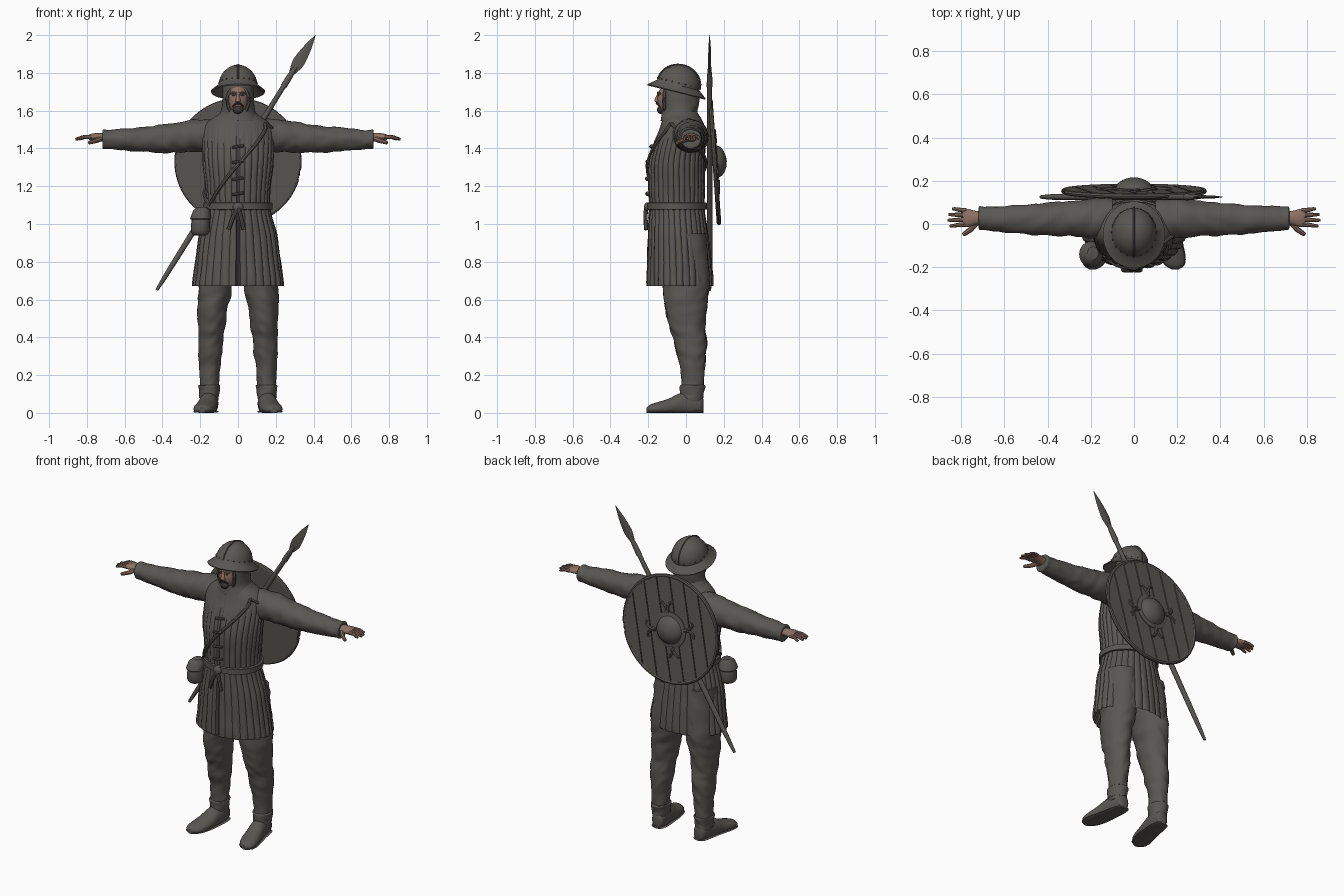
import bpy, bmesh, math
from mathutils import Matrix, Vector, noise

cube = bpy.data.objects.get("Cube")
if cube:
    bpy.data.objects.remove(cube, do_unlink=True)


def material(name, colour):
    m = bpy.data.materials.new(name)
    m.use_nodes = True
    m.diffuse_color = (*colour, 1)
    bsdf = m.node_tree.nodes["Principled BSDF"]
    bsdf.inputs["Base Color"].default_value = (*colour, 1)
    bsdf.inputs["Roughness"].default_value = 0.8
    return m


GREY = material("weathered grey", (0.1, 0.095, 0.085))
SKIN = material("skin", (0.27, 0.165, 0.13))
DARK = material("dark hair", (0.045, 0.04, 0.035))
made = []


def finish(name, bm, mat, matrix=None):
    bmesh.ops.recalc_face_normals(bm, faces=bm.faces)
    mesh = bpy.data.meshes.new(name)
    bm.to_mesh(mesh)
    bm.free()
    mesh.materials.append(mat)
    ob = bpy.data.objects.new(name, mesh)
    bpy.context.collection.objects.link(ob)
    if matrix:
        ob.matrix_world = matrix
    made.append(ob)
    return ob


def refine(rows, steps):
    """Catmull-Rom interpolation of rows of numbers."""
    out = []
    for i in range(len(rows) - 1):
        a, b, c, d = (rows[max(i - 1, 0)], rows[i], rows[i + 1], rows[min(i + 2, len(rows) - 1)])
        for k in range(steps):
            t = k / steps
            out.append([(2 * q + (r - p) * t + (2 * p - 5 * q + 4 * r - s) * t * t
                         + (3 * q - p - 3 * r + s) * t ** 3) / 2 for p, q, r, s in zip(a, b, c, d)])
    return out + [list(rows[-1])]


def loft(name, rows, axis="z", n=32, steps=1, bump=None, mat=GREY, side=1, floor=None, matrix=None):
    """Elliptical rings (position, centre, centre, radius, radius) along an axis."""
    bm = bmesh.new()
    rings = []
    for s, c, d, p, q in refine(rows, steps):
        ring = []
        for k in range(n):
            t = math.tau * k / n
            m = bump(t, s) if bump else 1
            u, v = c + p * m * math.sin(t), d - q * m * math.cos(t)
            x, y, z = {"z": (u, v, s), "x": (s, u, v), "y": (u, s, v)}[axis]
            ring.append(bm.verts.new((x * side, y, z if floor is None else max(z, floor))))
        rings.append(ring)
    for a, b in zip(rings, rings[1:]):
        for k in range(n):
            bm.faces.new((a[k], a[k - 1], b[k - 1], b[k]))
    bm.faces.new(rings[0])
    bm.faces.new(rings[-1])
    return finish(name, bm, mat, matrix)


def tube(name, points, radius, mat=GREY, closed=False, taper=1, matrix=None, n=8):
    """Round tube swept along a path."""
    pts = [Vector(p) for p in points]
    bm = bmesh.new()
    rings = []
    last = len(pts) - 1
    for i, p in enumerate(pts):
        if closed:
            d = pts[(i + 1) % len(pts)] - pts[i - 1]
        else:
            d = pts[min(i + 1, last)] - pts[max(i - 1, 0)]
        turn = d.normalized().to_track_quat("Z", "Y")
        r = radius * (1 + (taper - 1) * i / last)
        rings.append([bm.verts.new(p + turn @ Vector((r * math.cos(math.tau * k / n), r * math.sin(math.tau * k / n), 0)))
                      for k in range(n)])
    for a, b in list(zip(rings, rings[1:])) + ([(rings[-1], rings[0])] if closed else []):
        for k in range(n):
            bm.faces.new((a[k], a[k - 1], b[k - 1], b[k]))
    if not closed:
        bm.faces.new(rings[0])
        bm.faces.new(rings[-1])
    return finish(name, bm, mat, matrix)


def blob(name, place, size, mat=GREY, seg=24):
    bm = bmesh.new()
    bmesh.ops.create_uvsphere(bm, u_segments=seg, v_segments=seg // 2, radius=1)
    return finish(name, bm, mat, Matrix.LocRotScale(Vector(place), None, Vector(size)))


def folds(amount, rate, seed=0):
    return lambda t, s: 1 + amount * noise.noise((s * rate + seed + math.sin(t), math.sin(t) * 1.3, math.cos(t) * 1.3))


# Quilted coat
TORSO = [(.68, 0, -.032, .243, .178), (.8, 0, -.035, .228, .172), (.95, 0, -.042, .205, .16),
         (1.08, 0, -.048, .172, .148), (1.2, 0, -.05, .175, .15), (1.32, 0, -.05, .188, .15),
         (1.42, 0, -.035, .192, .14), (1.5, 0, -.02, .188, .122), (1.545, 0, -.02, .155, .108),
         (1.575, 0, -.025, .11, .095), (1.6, 0, -.025, .085, .08)]


def quilt(t, z):
    fade = min(1, max(0, (1.53 - z) * 8))
    m = 1 - .035 * fade * abs(math.cos(t * 15)) ** 7
    m += .02 * fade * noise.noise((math.sin(t) * 5, math.cos(t) * 5, z * 9))
    if abs(math.sin(t / 2)) < .02:
        m *= .9 if z < 1.02 else .97
    return m


loft("quilted_coat", [(.78, 0, -.03, .2, .14), (.69, 0, -.032, .232, .168)] + TORSO, n=240, steps=6, bump=quilt)


def coat_point(t, z, out=.004):
    for a, b in zip(TORSO, TORSO[1:]):
        if a[0] <= z <= b[0]:
            f = (z - a[0]) / (b[0] - a[0])
            _, c, d, p, q = [u + (v - u) * f for u, v in zip(a, b)]
            return Vector((c + (p + out) * math.sin(t), d - (q + out) * math.cos(t), z))


# Belt, knot and hanging ends
loft("belt", [(1.075, 0, -.048, .17, .146), (1.078, 0, -.048, .182, .158),
              (1.112, 0, -.048, .182, .158), (1.115, 0, -.048, .17, .146)], n=64)
blob("belt_knot", (0, -.208, 1.09), (.028, .014, .024))
for x in (-.05, .03):
    tube("belt_end", [(0, -.212, 1.09), (x / 2, -.214, 1.04), (x, -.212, .97)], .011)

# Front toggles
for z in (1.16, 1.24, 1.33, 1.41):
    y = coat_point(0, z).y
    tube("toggle", [(-.03, y, z - .005), (0, y - .006, z), (.03, y, z + .005)], .008)

# Shoulder strap and pouch
strap = [coat_point(1 - 2 * k / 20, 1.53 - .43 * k / 20) for k in range(21)]
strap += [coat_point(-1 - 4.2 * k / 30, 1.1 + .43 * k / 30) for k in range(1, 31)]
tube("shoulder_strap", strap, .01, closed=True)
loft("pouch", [(.94, -.2, -.14, .03, .035), (.955, -.2, -.14, .048, .05), (1.0, -.198, -.14, .05, .055),
               (1.06, -.195, -.14, .042, .045), (1.085, -.19, -.135, .025, .03)], n=16, steps=3)
loft("pouch_flap", [(1.025, -.198, -.14, .053, .058), (1.03, -.198, -.14, .056, .061),
                    (1.07, -.193, -.14, .045, .048), (1.09, -.19, -.135, .025, .03)], n=16)

SLEEVE = [(.1, .02, 1.46, .1, .088), (.2, .025, 1.468, .092, .086), (.3, .025, 1.46, .082, .08),
          (.42, .022, 1.45, .075, .073), (.55, .022, 1.448, .065, .062), (.68, .025, 1.447, .055, .051),
          (.715, .027, 1.449, .054, .05), (.717, .027, 1.45, .03, .025)]
LEG = [(.95, .11, -.02, .09, .12), (.68, .12, 0, .09, .125), (.55, .135, 0, .08, .108),
       (.45, .14, .008, .072, .094), (.4, .143, .02, .067, .088), (.32, .147, .028, .064, .08),
       (.24, .15, .035, .055, .064), (.14, .152, .035, .05, .058), (.08, .155, .03, .05, .06)]
FOOT = [(.092, .145, .04, .015, .03), (.08, .147, .045, .036, .05), (.03, .15, .05, .046, .066),
        (-.03, .158, .045, .05, .06), (-.09, .168, .03, .055, .046), (-.15, .18, .022, .055, .035),
        (-.19, .188, .018, .042, .025), (-.21, .19, .016, .012, .01)]

for side, label in ((1, "left"), (-1, "right")):
    # Sleeve, palm and fingers
    loft(label + "_sleeve", SLEEVE, "x", 40, 8, folds(.09, 22, side), side=side)
    loft(label + "_palm", [(.69, .028, 1.455, .03, .024), (.73, .028, 1.46, .032, .022), (.77, .028, 1.461, .042, .018),
                           (.79, .03, 1.458, .038, .014)], "x", 20, 4, mat=SKIN, side=side)
    for y, size in ((.062, .055), (.041, .072), (.02, .076), (-.001, .066)):
        spread = y + (y - .03) * .25
        tube(label + "_finger", [(side * .775, y, 1.46), (side * (.785 + size / 2), (y + spread) / 2, 1.46),
                                 (side * (.78 + size * .9), spread, 1.452), (side * (.785 + size), spread, 1.449)],
             .0115, SKIN, taper=.55)
    tube(label + "_thumb", [(side * .725, .01, 1.452), (side * .755, -.025, 1.44),
                            (side * .785, -.046, 1.432), (side * .79, -.049, 1.43)], .015, SKIN, taper=.55)
    # Trousers, shoe and ankle cuff
    loft(label + "_trouser_leg", LEG, "z", 40, 8, folds(.09, 20, side * 3), side=side)
    loft(label + "_shoe", FOOT, "y", 28, 5, side=side, floor=.006)
    loft(label + "_shoe_sole", [(s, c, .006, p + .004, .006) for s, c, d, p, q in FOOT], "y", 16, 3, side=side, floor=0)
    loft(label + "_shoe_cuff", [(.06, .152, .03, .046, .058), (.12, .152, .032, .055, .064),
                                (.145, .152, .034, .058, .066), (.147, .152, .034, .045, .05)],
         "z", 32, 5, folds(.08, 25, side), side=side)

# Hood and face
loft("hood", [(1.545, 0, -.03, .125, .106), (1.59, 0, -.035, .093, .094), (1.63, 0, -.03, .085, .1),
              (1.68, 0, -.03, .084, .102), (1.74, 0, -.03, .08, .095), (1.78, 0, -.03, .05, .06)],
     n=40, steps=5, bump=folds(.05, 16))
blob("face", (0, -.088, 1.66), (.058, .064, .085), SKIN, 32)
tube("hood_edge", [(.056 * math.sin(a), -.116 + .012 * math.cos(a) ** 2, 1.655 + .077 * math.cos(a))
                   for a in (math.tau * k / 36 for k in range(36))], .011, closed=True)
loft("nose", [(1.645, 0, -.15, .014, .008), (1.652, 0, -.152, .015, .015), (1.675, 0, -.149, .009, .01),
              (1.695, 0, -.143, .006, .006)], n=14, steps=4, mat=SKIN)
blob("chin_beard", (0, -.135, 1.605), (.026, .018, .022), DARK)
for side in (1, -1):
    blob("eye", (side * .022, -.146, 1.682), (.009, .004, .005), DARK, 12)
    tube("eyebrow", [(side * .01, -.15, 1.693), (side * .024, -.148, 1.697), (side * .038, -.134, 1.69)], .005, SKIN)
    tube("moustache", [(0, -.154, 1.64), (side * .014, -.152, 1.636), (side * .028, -.138, 1.622)], .007, DARK, taper=.5)

# Brimmed helmet, tilted back
HAT = Matrix.Translation((0, -.05, 1.702)) @ Matrix.Rotation(math.radians(-14), 4, "X")
loft("helmet", [(.05, 0, 0, .08, .09), (.028, 0, 0, .1, .112), (-.006, 0, 0, .141, .156), (0, 0, 0, .144, .159),
                (.034, 0, 0, .104, .116), (.045, 0, .003, .102, .114), (.075, 0, .003, .095, .106),
                (.105, 0, .003, .077, .086), (.128, 0, .003, .05, .056), (.14, 0, .003, .024, .027),
                (.144, 0, .003, .002, .002)], n=64, matrix=HAT)
tube("helmet_ridge", [(0, .003 - .115 * math.cos(a), .04 + .104 * math.sin(a))
                      for a in (math.pi * k / 24 for k in range(25))], .004, matrix=HAT)
for k in range(20):
    a = math.tau * k / 20
    blob("helmet_rivet", HAT @ Vector((.103 * math.sin(a), .115 * math.cos(a), .046)), (.004, .004, .004), seg=8)

# Round shield carried on the back
SHIELD = (Matrix.Translation((0, .15, 1.33)) @ Matrix.Rotation(math.radians(4), 4, "X")
          @ Matrix.Rotation(math.radians(12), 4, "Y"))
R = .325
loft("shield_backing", [(-.01, 0, 0, R, R), (.002, 0, 0, R, R)], "y", 64, matrix=SHIELD)
planks = 7
for k in range(planks):
    lo, hi = [(-1 + 2 * (k + e) / planks) * R + g for e, g in ((0, .003), (1, -.003))]
    us = [lo + (hi - lo) * j / 8 for j in range(9)]
    edge = [(u, math.sqrt(max(R * R - u * u, 0))) for u in us]
    outline = edge + [(u, -v) for u, v in reversed(edge)]
    bm = bmesh.new()
    face = bm.faces.new([bm.verts.new((u, 0, v)) for u, v in outline])
    top = bmesh.ops.extrude_face_region(bm, geom=[face])["geom"]
    bmesh.ops.translate(bm, verts=[v for v in top if isinstance(v, bmesh.types.BMVert)], vec=(0, .01, 0))
    finish("shield_plank", bm, GREY, SHIELD)
tube("shield_rim", [(R * math.cos(a), .002, R * math.sin(a)) for a in (math.tau * k / 72 for k in range(72))],
     .012, closed=True, matrix=SHIELD)
loft("shield_boss", [(s, 0, 0, r, r) for s, r in ((0, .112), (.014, .11), (.018, .085), (.036, .077),
                                                  (.052, .056), (.062, .03), (.066, .003))], "y", 40, matrix=SHIELD)
for k in range(4):
    arm = SHIELD @ Matrix.Rotation(math.tau * k / 4, 4, "Y")
    for s in (1, -1):
        tube("shield_bracket", [(0, .01, .1), (s * .006, .011, .14), (s * .03, .011, .165), (s * .05, .01, .16)],
             .012, taper=.5, matrix=arm)

# Spear slung between back and shield
SPEAR = Matrix.Translation((-.43, .125, .65)) @ Matrix.Rotation(math.atan2(.84, 1.35), 4, "Y")
loft("spear_shaft", [(0, 0, 0, .008, .008), (.15, 0, 0, .014, .014), (.6, 0, 0, .016, .015), (1.33, 0, 0, .013, .013)],
     n=14, steps=4, matrix=SPEAR)
loft("spear_socket", [(1.27, 0, 0, .017, .016), (1.33, 0, 0, .016, .014), (1.4, 0, 0, .01, .008)], n=14, matrix=SPEAR)
loft("spear_blade", [(1.35, 0, 0, .014, .006), (1.4, 0, 0, .029, .008), (1.44, 0, 0, .031, .008),
                     (1.52, 0, 0, .019, .006), (1.59, 0, 0, .001, .001)], n=4, steps=4, matrix=SPEAR)

bpy.ops.object.select_all(action="DESELECT")
for ob in made:
    ob.select_set(True)
bpy.context.view_layer.objects.active = made[0]
bpy.ops.object.shade_smooth_by_angle(angle=math.radians(40))
